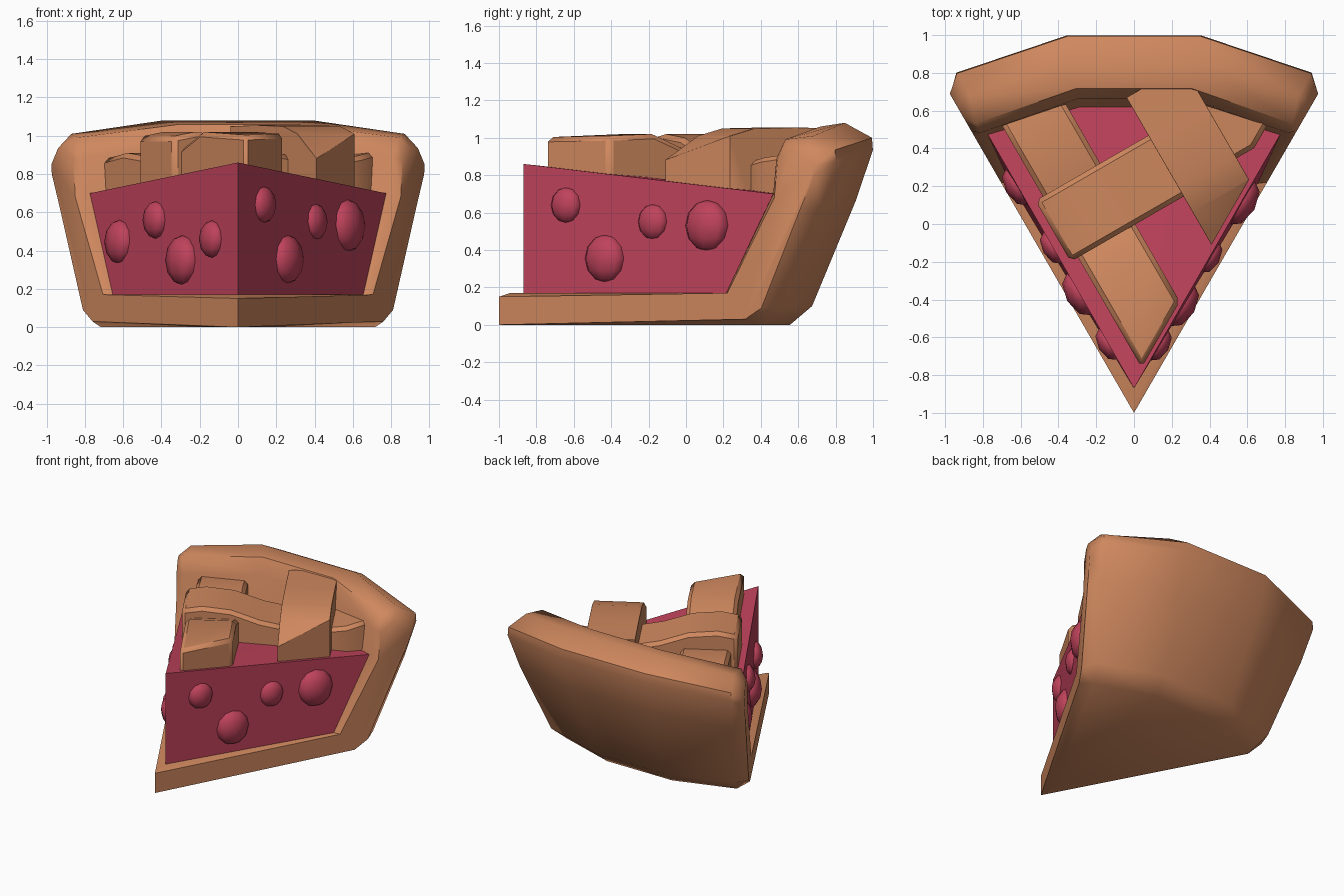
import bpy, bmesh, math
from mathutils import Vector, Matrix

if "Cube" in bpy.data.objects:
    bpy.data.objects.remove(bpy.data.objects["Cube"])

S30, C30 = 0.5, math.cos(math.radians(30))


def material(name, rgb):
    m = bpy.data.materials.new(name)
    m.diffuse_color = (*rgb, 1)
    m.use_nodes = True
    m.node_tree.nodes["Principled BSDF"].inputs["Base Color"].default_value = m.diffuse_color
    return m


CRUST = material("baked_crust", (0.62, 0.245, 0.112))
FRUIT = material("red_fruit", (0.52, 0.055, 0.105))


def finish(bm, name, mat, smooth=None):
    bmesh.ops.remove_doubles(bm, verts=bm.verts, dist=0.0005)
    bmesh.ops.recalc_face_normals(bm, faces=bm.faces)
    me = bpy.data.meshes.new(name)
    bm.to_mesh(me)
    bm.free()
    me.materials.append(mat)
    if smooth:
        me.shade_smooth()
        me.set_sharp_from_angle(angle=math.radians(smooth))
    ob = bpy.data.objects.new(name, me)
    bpy.context.collection.objects.link(ob)
    return ob


def polar(r, deg, z, tip=-1.0):
    a = math.radians(deg)
    return Vector((r * math.sin(a), tip + r * math.cos(a), z))


def loft(bm, rows):
    rings = [[bm.verts.new(p) for p in row] for row in rows]
    n = len(rings[0])
    for a, b in zip(rings, rings[1:]):
        for i in range(n):
            j = (i + 1) % n
            bm.faces.new((a[i], a[j], b[j], b[i]))
    bm.faces.new(rings[0])
    bm.faces.new(rings[-1])


# crust shell: radial profile swept round the slice, with rounded cut ends
body = [(0, 0), (1.58, 0), (1.70, .10), (1.94, .67), (2.03, .935), (2.025, 1.0),
        (1.89, 1.08), (1.745, 1.06), (1.69, .95), (1.67, .75), (1.38, .17), (0, .17)]
cap = [(0, 0), (1.52, .03), (1.62, .09), (1.86, .62), (1.945, .80), (1.95, .85),
       (1.88, .935), (1.80, .935), (1.72, .88), (1.70, .68), (1.41, .17), (0, .15)]
TIPS = {0: Vector((0, -.83, 0)), 11: Vector((0, -.94, .17))}


def mid_row(side):
    return [TIPS.get(i) or polar(r, side * (12 if i == 6 else 10), z)
            for i, (r, z) in enumerate(body)]


def shoulder_row(side):
    row = []
    for i, (r, z) in enumerate(body):
        d = .086 if i <= 6 else .04
        p = polar(r, side * 30, z * .935 if 3 <= i <= 9 else z)
        row.append(TIPS.get(i) or p - d * Vector((side * C30, -S30, 0)))
    return row


def cap_row(side):
    return [polar(r, side * 30, z) for r, z in cap]


bm = bmesh.new()
loft(bm, [cap_row(-1), shoulder_row(-1), mid_row(-1), mid_row(1), shoulder_row(1), cap_row(1)])
finish(bm, "crust", CRUST, 50)

# fruit filling wedge
bm = bmesh.new()
FT = -.87
low = [bm.verts.new(p) for p in ((0, FT, .17), (-.66, .225, .17), (-.25, .41, .17),
                                 (.25, .41, .17), (.66, .225, .17))]
top = [bm.verts.new(p) for p in ((0, FT, .86), (-.795, .51, .695), (-.30, .67, .695),
                                 (.30, .67, .695), (.795, .51, .695))]
for i in range(5):
    j = (i + 1) % 5
    bm.faces.new((low[i], low[j], top[j], top[i]))
bm.faces.new(low)
for i in range(1, 4):
    bm.faces.new((top[0], top[i], top[i + 1]))
finish(bm, "filling", FRUIT)

# flattened berries on both cut faces: side, y, z, radius
berries = [(1, -.64, .64, .095), (1, -.43, .355, .128), (1, -.175, .55, .095), (1, .115, .53, .137),
           (-1, .20, .445, .115), (-1, -.125, .56, .097), (-1, -.37, .35, .13), (-1, -.635, .46, .097)]
for k, (side, y, z, r) in enumerate(berries):
    bm = bmesh.new()
    bmesh.ops.create_uvsphere(bm, u_segments=8, v_segments=6, radius=r)
    mat = (Matrix.Translation((side * (y - FT) * .577, y, z))
           @ Matrix.Rotation(math.radians(-30 * side), 4, 'Z')
           @ Matrix.Diagonal((.58, 1, 1, 1)))
    bmesh.ops.transform(bm, matrix=mat, verts=bm.verts)
    finish(bm, f"berry_{k + 1}", FRUIT, 80)


# lattice strips: along direction u, across v, tops following (distance, height)
def strip(name, u, v, lo, hi, path, inset):
    u, v = Vector((*u, 0)), Vector((*v, 0))
    up = Vector((0, 0, 1))
    bm = bmesh.new()
    loft(bm, [[u * s + v * lo + up * .6, u * s + v * hi + up * .6,
               u * s + v * hi + up * z, u * s + v * lo + up * z] for s, z in path])
    for side in (-1, 1):  # trim along the cut sides of the slice
        cut = bmesh.ops.bisect_plane(
            bm, geom=bm.verts[:] + bm.edges[:] + bm.faces[:], dist=1e-5,
            plane_co=(0, -1 + inset / S30, 0), plane_no=(side * C30, -S30, 0), clear_outer=True)
        edges = [e for e in cut["geom_cut"] if isinstance(e, bmesh.types.BMEdge)]
        if edges:
            bmesh.ops.contextual_create(bm, geom=edges)
    ob = finish(bm, name, CRUST, 35)
    b = ob.modifiers.new("soft_edges", 'BEVEL')
    b.width, b.segments, b.limit_method, b.angle_limit = .025, 1, 'ANGLE', math.radians(50)


DOWN, ACROSS = (S30, -C30), (C30, S30)
strip("lattice_left", DOWN, ACROSS, -.345, .005,
      [(-.82, .88), (-.6, .91), (-.38, .89), (-.18, .86), (-.02, .93), (.2, 1.02), (.75, 1.0)], .085)
strip("lattice_right", DOWN, ACROSS, .30, .645,
      [(-.6, 1.05), (-.3, 1.055), (-.05, 1.05), (.1, 1.01), (.24, .92), (.4, .82)], .09)
strip("lattice_cross", ACROSS, (-S30, C30), -.005, .368,
      [(-.7, .9), (-.42, .99), (-.25, 1.02), (-.05, 1.0), (.15, .93), (.45, .87)], .11)
strip("lattice_cross_end", ACROSS, (-S30, C30), .03, .368,
      [(.4, .86), (.65, .88), (.92, .92)], .15)
